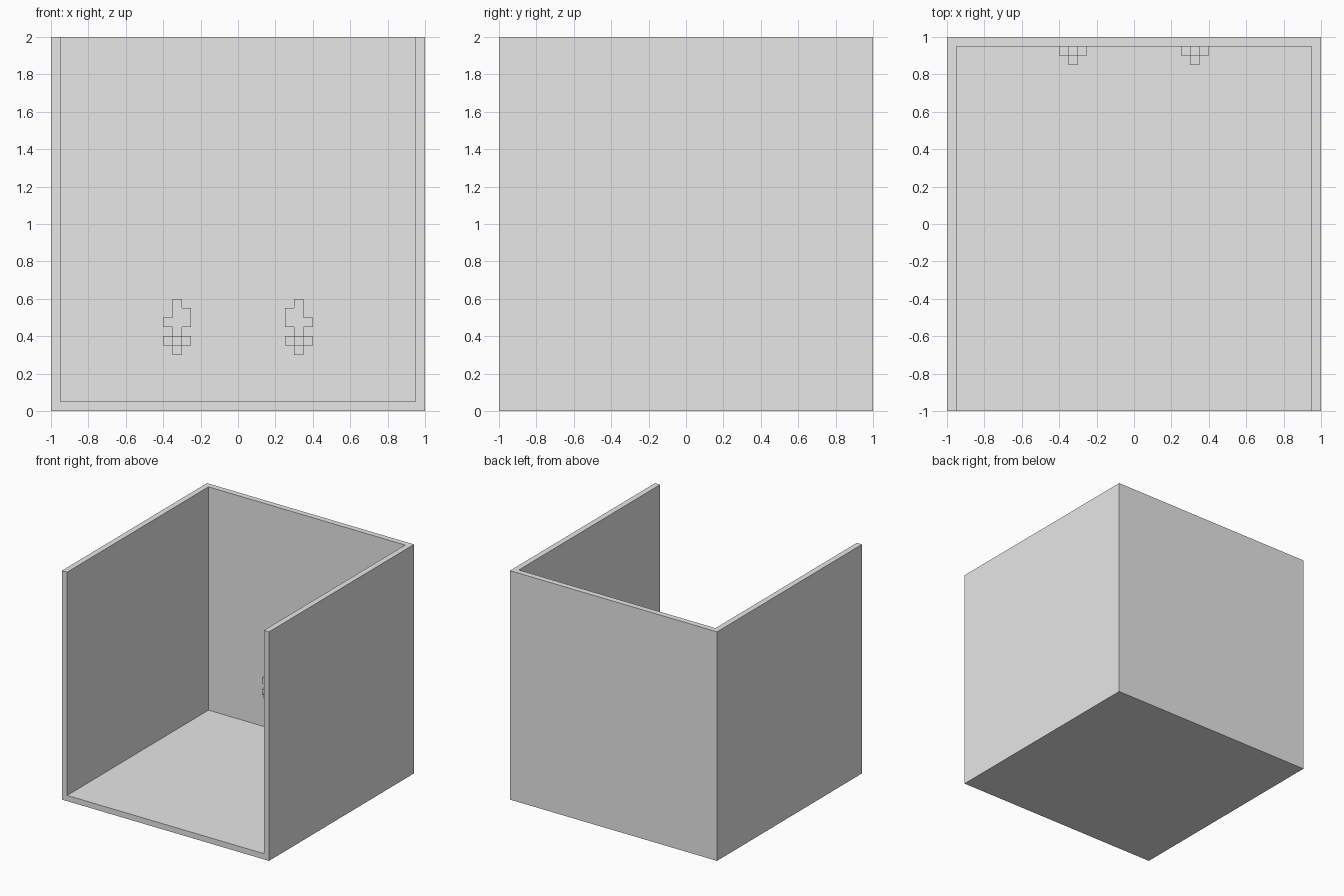
import bpy
import bmesh
from mathutils import Matrix, Vector

cube = bpy.data.objects.get("Cube")
if cube:
    bpy.data.objects.remove(cube, do_unlink=True)

SIZE = 2.0
WALL = 0.05          # panel thickness, also the unit of the small fittings
INNER_BACK = SIZE / 2 - WALL

grey = bpy.data.materials.new("plain_grey")
grey.use_nodes = True
grey.diffuse_color = (0.8, 0.8, 0.8, 1)
for node in grey.node_tree.nodes:
    if node.type == "BSDF_PRINCIPLED":
        node.inputs["Base Color"].default_value = (0.8, 0.8, 0.8, 1)


def make_object(name, bm):
    mesh = bpy.data.meshes.new(name)
    bm.to_mesh(mesh)
    bm.free()
    mesh.materials.append(grey)
    obj = bpy.data.objects.new(name, mesh)
    bpy.context.collection.objects.link(obj)
    return obj


# Open box: floor, back and two side panels, thickened inward
bm = bmesh.new()
bmesh.ops.create_cube(bm, size=SIZE, matrix=Matrix.Translation((0, 0, SIZE / 2)))
bm.normal_update()
opened = [f for f in bm.faces if f.normal.z > 0.5 or f.normal.y < -0.5]
bmesh.ops.delete(bm, geom=opened, context="FACES")
box = make_object("open_box", bm)
solid = box.modifiers.new("panel_thickness", "SOLIDIFY")
solid.thickness = WALL
solid.offset = -1
solid.use_even_offset = True

# Stepped outline of a wall fitting, in units of the panel thickness
OUTLINE = [(1, 0), (2, 0), (2, 1), (3, 1), (3, 2), (2, 2), (2, 3), (3, 3), (3, 4), (2, 4),
           (2, 6), (1, 6), (1, 5), (0, 5), (0, 3), (1, 3), (1, 2), (0, 2), (0, 1), (1, 1)]
KNOB = [(1, 1), (2, 1), (2, 2), (1, 2)]


def add_prism(bm, outline, side, y):
    """Extrude an outline forward by one unit from depth y."""
    verts = [bm.verts.new((side * (0.25 + u * WALL), y, 0.3 + v * WALL)) for u, v in outline]
    face = bm.faces.new(verts)
    result = bmesh.ops.extrude_face_region(bm, geom=[face], use_keep_orig=True)
    moved = [g for g in result["geom"] if isinstance(g, bmesh.types.BMVert)]
    bmesh.ops.translate(bm, verts=moved, vec=Vector((0, -WALL, 0)))


# Mirrored pair of fittings on the inside of the back panel
for name, side in (("left_wall_fitting", 1), ("right_wall_fitting", -1)):
    bm = bmesh.new()
    add_prism(bm, OUTLINE, side, INNER_BACK)
    add_prism(bm, KNOB, side, INNER_BACK - WALL)
    bmesh.ops.recalc_face_normals(bm, faces=bm.faces[:])
    make_object(name, bm)
